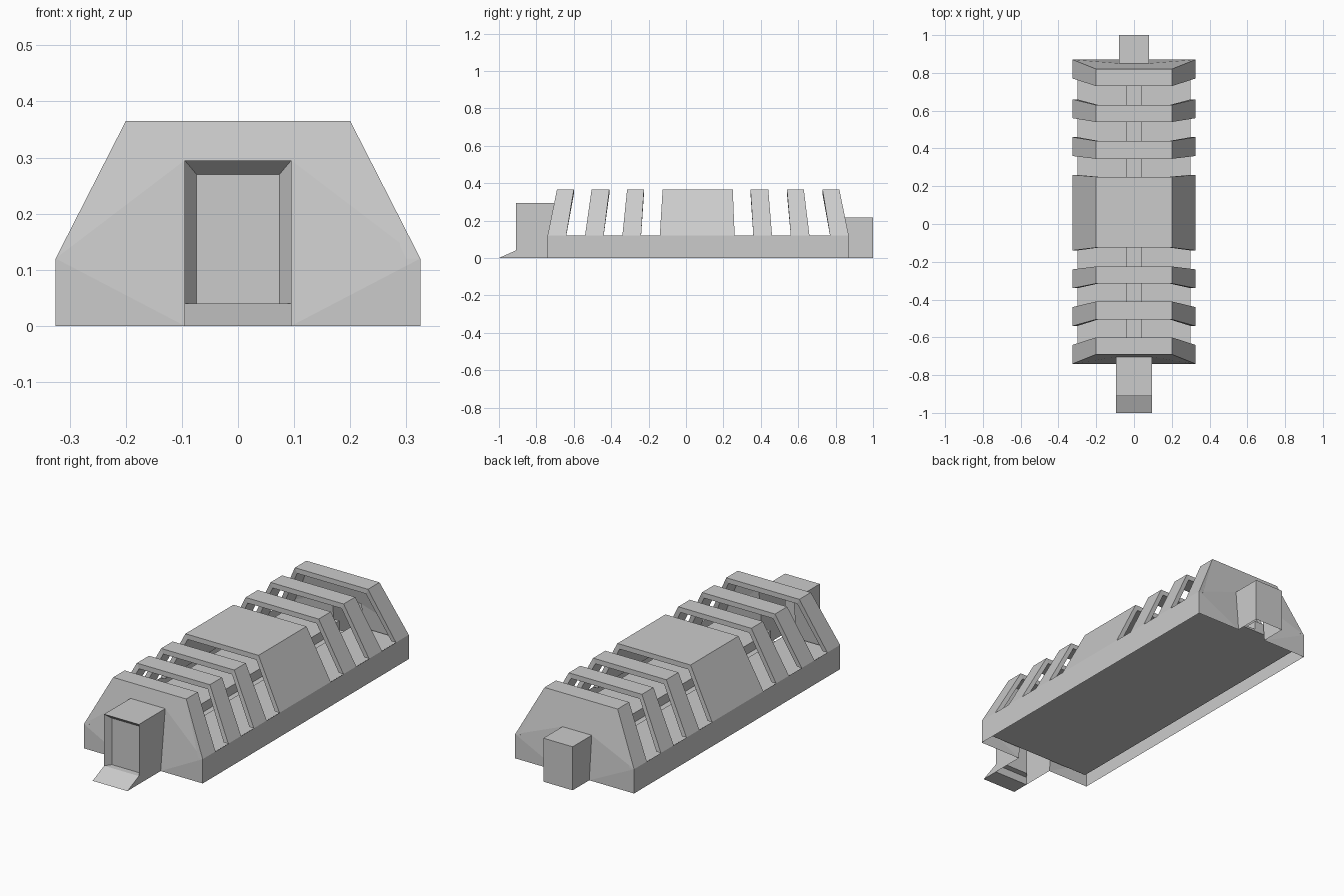
import bpy

if "Cube" in bpy.data.objects:
    bpy.data.objects.remove(bpy.data.objects["Cube"])

W, T = 0.325, 0.20          # half widths at the eaves and the roof
EAVE, ROOF = 0.12, 0.365    # heights
FRONT, BACK = -0.74, 0.87
LEAN = 0.05                 # how far the end walls lean inwards


def make(name, verts, faces):
    me = bpy.data.meshes.new(name)
    me.from_pydata(verts, [], faces)
    me.update()
    ob = bpy.data.objects.new(name, me)
    bpy.context.collection.objects.link(ob)
    return ob


def mirror_x(ob):
    m = ob.modifiers.new("mirror", 'MIRROR')
    m.use_axis[0] = True
    m.merge_threshold = 0.0005
    return ob


def box(name, x0, x1, y0, y1, z0, z1):
    v = [(x, y, z) for z in (z0, z1) for x, y in ((x0, y0), (x1, y0), (x1, y1), (x0, y1))]
    f = [(3, 2, 1, 0), (4, 5, 6, 7)] + [(i, (i + 1) % 4, (i + 1) % 4 + 4, i + 4) for i in range(4)]
    return make(name, v, f)


def arch(name, bottom, top):
    """Thin leaning roof rib; bottom and top are y ranges."""
    outer = [(-W, EAVE), (-T, ROOF), (T, ROOF), (W, EAVE)]
    inner = [(-W + .025, EAVE), (-T + .012, ROOF - .025), (T - .012, ROOF - .025), (W - .025, EAVE)]
    v = []
    for end in (0, 1):
        for prof in (outer, inner):
            v += [(x, (bottom if i in (0, 3) else top)[end], z) for i, (x, z) in enumerate(prof)]
    f = []
    for i in range(3):
        f += [(i, i + 1, i + 9, i + 8),            # outside
              (i + 4, i + 12, i + 13, i + 5),      # inside
              (i, i + 4, i + 5, i + 1),            # front edge
              (i + 8, i + 9, i + 13, i + 12)]      # back edge
    f += [(0, 8, 12, 4), (3, 7, 15, 11)]
    return make(name, v, f)


def end_wall(name, y, s, w, h):
    """Leaning end wall around a porch of half width w and height h.
    s points into the building. Returns the y where the porch roof meets it."""
    yh = y + s * LEAN * (h - EAVE) / (ROOF - EAVE)
    yt = y + s * LEAN
    v = [(W, y, 0), (W, y, EAVE), (T, yt, ROOF), (w, yh, h), (w, y, 0), (0, yt, ROOF), (0, yh, h)]
    f = [(4, 0, 1), (4, 1, 3), (3, 1, 2), (3, 2, 5, 6)]
    if s < 0:
        f = [q[::-1] for q in f]
    mirror_x(make(name, v, f))
    return yh


# Roof ribs and the wide middle section
spans = [((-.74, -.64), (-.69, -.60)), ((-.54, -.44), (-.505, -.41)), ((-.34, -.24), (-.315, -.225)),
         ((-.14, .26), (-.125, .25)),
         ((.36, .46), (.345, .44)), ((.56, .66), (.54, .63)), ((.77, .87), (.73, .82))]
for i, (b, t) in enumerate(spans):
    arch("middle_roof" if i == 3 else f"roof_rib_{i + 1}", b, t)

# Low side walls
mirror_x(make("side_walls", [(W, FRONT, 0), (W, BACK, 0), (W, BACK, EAVE), (W, FRONT, EAVE)], [(0, 1, 2, 3)]))

# Floor with a raised platform on each side of the aisle
box("floor", -.3, .3, FRONT + .02, BACK - .02, .045, .055)
mirror_x(box("side_platform", .04, .3, FRONT + .02, BACK - .02, .055, .10))

# Front porch: shell with a splayed door frame and a door panel
dw, dh, yf, yd = .095, .295, -.91, -.88
yh = end_wall("front_wall", FRONT, 1, dw, dh)
make("front_porch",
     [(-dw, yf, 0), (dw, yf, 0), (dw, yf, dh), (-dw, yf, dh),
      (-dw, FRONT, 0), (dw, FRONT, 0), (dw, yh, dh), (-dw, yh, dh),
      (-.074, yd, .04), (.074, yd, .04), (.074, yd, .27), (-.074, yd, .27),
      (-dw, yf, .04), (dw, yf, .04)],
     [(1, 5, 6, 2, 13), (0, 12, 3, 7, 4), (3, 2, 6, 7),
      (0, 1, 13, 12), (12, 13, 9, 8), (13, 2, 10, 9), (2, 3, 11, 10), (3, 12, 8, 11),
      (8, 9, 10, 11)])

# Door ramp
make("door_ramp",
     [(-dw, -1, 0), (dw, -1, 0), (dw, yf, 0), (-dw, yf, 0), (dw, yf, .04), (-dw, yf, .04)],
     [(0, 1, 4, 5), (0, 3, 2, 1), (1, 2, 4), (0, 5, 3)])

# Back porch: plain shell, open below
bw, bh = .08, .215
yb = end_wall("back_wall", BACK, -1, bw, bh)
make("back_porch",
     [(-bw, 1, 0), (bw, 1, 0), (bw, 1, bh), (-bw, 1, bh),
      (-bw, BACK, 0), (bw, BACK, 0), (bw, yb, bh), (-bw, yb, bh)],
     [(0, 3, 2, 1), (1, 2, 6, 5), (0, 4, 7, 3), (2, 3, 7, 6)])
